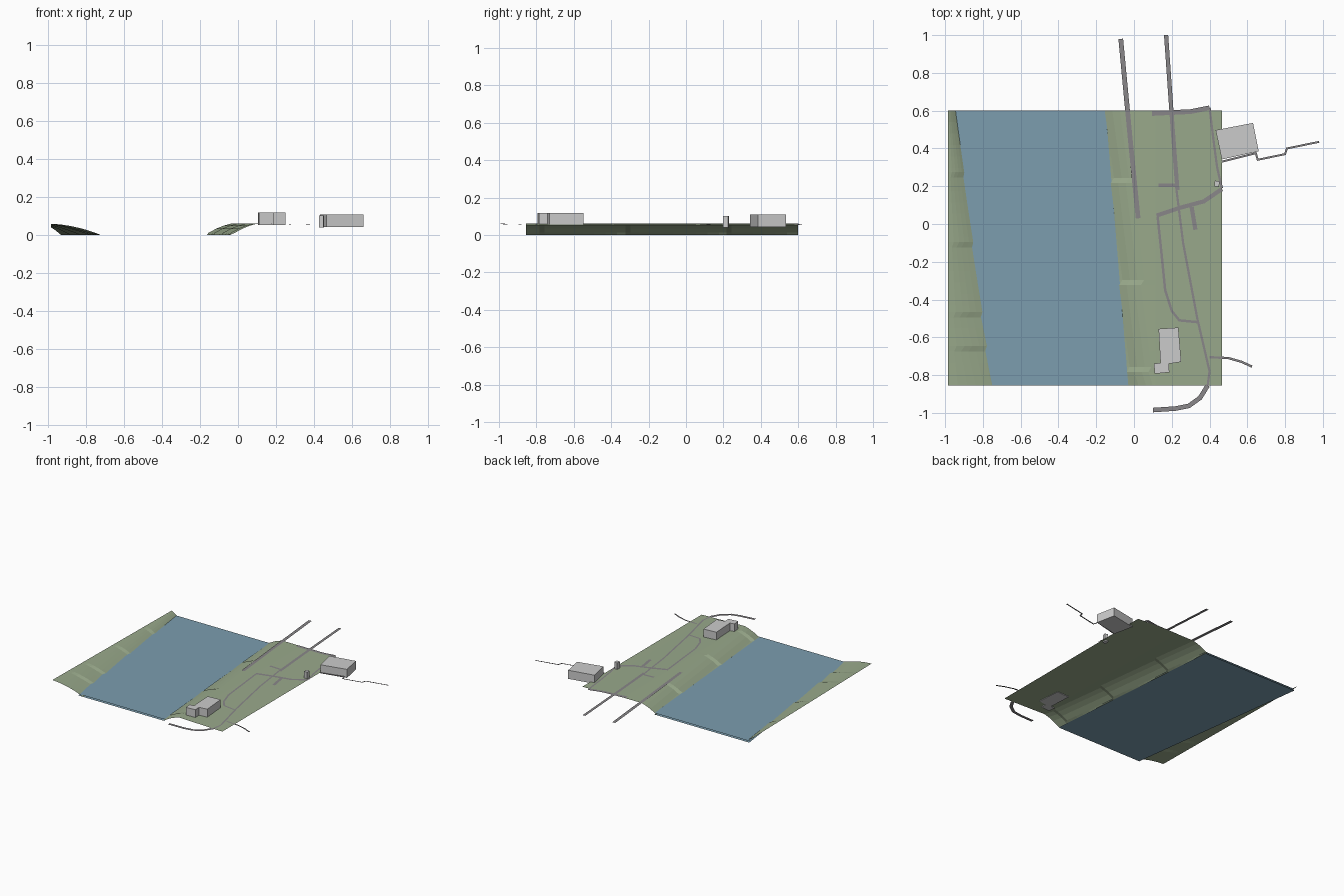
import bpy, bmesh
from mathutils import Vector

if "Cube" in bpy.data.objects:
    bpy.data.objects.remove(bpy.data.objects["Cube"])

Y0, Y1 = -0.855, 0.6


def material(name, rgb):
    m = bpy.data.materials.new(name)
    m.diffuse_color = (*rgb, 1)
    m.use_nodes = True
    m.node_tree.nodes["Principled BSDF"].inputs["Base Color"].default_value = m.diffuse_color
    return m


GRASS = material("grass", (0.32, 0.40, 0.26))
WATER = material("water", (0.20, 0.34, 0.43))
PAVING = material("paving", (0.25, 0.24, 0.25))


def add_mesh(name, verts, faces, mat=None):
    me = bpy.data.meshes.new(name)
    me.from_pydata(verts, [], faces)
    ob = bpy.data.objects.new(name, me)
    bpy.context.collection.objects.link(ob)
    if mat:
        me.materials.append(mat)
    return ob


def along(y, back, front):
    """Value running from the back edge of the land to the front edge."""
    return back + (front - back) * (Y1 - y) / (Y1 - Y0)


def ground(x):
    """Height of the land east of the river."""
    return 0.06 - 0.01 * min(max((x - 0.1) / 0.36, 0), 1)


def step(y, jumps, size):
    """Sawtooth that gives the banks their notches."""
    edges = [Y1 + 0.01] + jumps + [Y0 - 0.01]
    for a, b in zip(edges, edges[1:]):
        if b < y <= a:
            return size * (0.5 - (a - y) / (a - b))
    return 0


def strip(name, rows):
    n = len(rows[0])
    faces = [(r * n + c, r * n + c + 1, (r + 1) * n + c + 1, (r + 1) * n + c)
             for r in range(len(rows) - 1) for c in range(n - 1)]
    return add_mesh(name, [v for row in rows for v in row], faces, GRASS)


def row_positions(jumps):
    ys = [Y0 + (Y1 - Y0) * i / 24 for i in range(25)]
    ys = [y for y in ys if all(abs(y - j) > 0.035 for j in jumps)]
    return sorted(ys + [j + d for j in jumps for d in (0.014, -0.014)])


# West bank
jumps = [0.26, -0.11, -0.48, -0.66]
rows = []
for y in row_positions(jumps):
    foot = along(y, -0.93, -0.72)
    top = along(y, 0.04, 0.06)
    s = step(y, jumps, 0.03)
    row = []
    for i in range(7):
        t = i / 6
        bulge = s * t * (1 - t) * 4 * along(y, 0.3, 1)
        row.append((-0.985 + (foot + 0.985) * t - bulge, y, top * (1 - t ** 1.5)))
    rows.append(row)
strip("west_bank", rows)

# East bank and meadow
jumps = [0.23, -0.31, -0.77]
profile = [(0, 0), (0.02, 0.012), (0.06, 0.034), (0.1, 0.05), (0.135, 0.06)]
rows = []
for y in row_positions(jumps):
    foot = along(y, -0.165, -0.045)
    s = step(y, jumps, 0.035)
    row = [(foot + d - (s if d else 0) * 0.6, y, z) for d, z in profile]
    row += [(x, y, ground(x)) for x in (0.115, 0.2, 0.3, 0.4, 0.465)]
    rows.append(row)
strip("east_bank", rows)

# River surface and underside
for name, z in (("river_surface", 0.012), ("river_underside", 0.0)):
    quad = [(-0.765, Y0, z), (-0.03, Y0, z), (-0.15, Y1, z), (-0.96, Y1, z)]
    face = (0, 1, 2, 3) if z else (3, 2, 1, 0)
    add_mesh(name, quad, [face], WATER)


def path(name, pts, width):
    """Flat mitred ribbon laid just above the ground."""
    p = [Vector(q) for q in pts]
    verts = []
    for i, q in enumerate(p):
        a = (q - p[i - 1]).normalized() if i else None
        b = (p[i + 1] - q).normalized() if i < len(p) - 1 else None
        a, b = a or b, b or a
        t = (a + b).normalized()
        n = Vector((-t.y, t.x)) * (width / 2 / max(t.dot(a), 0.5))
        z = ground(q.x) + 0.002
        verts += [(q.x + n.x, q.y + n.y, z), (q.x - n.x, q.y - n.y, z)]
    faces = [(2 * i, 2 * i + 1, 2 * i + 3, 2 * i + 2) for i in range(len(p) - 1)]
    add_mesh(name, verts, faces, PAVING)


# Roads and footpaths
path("west_road", [(-0.07, 0.98), (-0.02, 0.45), (0.022, 0.03)], 0.025)
path("main_road", [(0.17, 1.0), (0.205, 0.5), (0.23, 0.18)], 0.022)
path("long_footpath", [(0.225, 0.18), (0.26, -0.1), (0.335, -0.5), (0.40, -0.78)], 0.012)
path("north_road", [(0.095, 0.585), (0.3, 0.595), (0.4, 0.615)], 0.025)
path("east_footpath", [(0.4, 0.615), (0.42, 0.45), (0.44, 0.3), (0.465, 0.19)], 0.012)
path("cross_road", [(0.12, 0.045), (0.24, 0.085), (0.37, 0.12), (0.465, 0.185)], 0.022)
path("short_lane", [(0.13, 0.205), (0.235, 0.205)], 0.018)
path("side_lane", [(0.305, 0.09), (0.325, -0.03)], 0.022)
path("curved_footpath", [(0.125, 0.04), (0.145, -0.15), (0.165, -0.35), (0.2, -0.46),
                         (0.24, -0.51), (0.34, -0.52)], 0.013)
path("south_road", [(0.1, -0.985), (0.22, -0.977), (0.29, -0.963), (0.35, -0.92),
                    (0.39, -0.855)], 0.024)
path("south_footpath", [(0.39, -0.855), (0.4, -0.78)], 0.012)
path("southeast_footpath", [(0.4, -0.705), (0.5, -0.71), (0.57, -0.73), (0.625, -0.755)], 0.012)
path("stepped_footpath", [(0.465, 0.33), (0.645, 0.375), (0.655, 0.34), (0.8, 0.37),
                          (0.81, 0.4), (0.98, 0.435)], 0.01)


def building(name, outline, z0, z1):
    bm = bmesh.new()
    base = bm.faces.new([bm.verts.new((x, y, z0)) for x, y in outline])
    top = bmesh.ops.extrude_face_region(bm, geom=[base], use_keep_orig=True)["geom"]
    bmesh.ops.translate(bm, vec=(0, 0, z1 - z0),
                        verts=[g for g in top if isinstance(g, bmesh.types.BMVert)])
    bmesh.ops.recalc_face_normals(bm, faces=bm.faces)
    ob = add_mesh(name, [], [])
    bm.to_mesh(ob.data)
    bm.free()


# Buildings
building("south_building", [(0.13, -0.555), (0.235, -0.548), (0.25, -0.73), (0.185, -0.74),
                            (0.187, -0.785), (0.11, -0.793), (0.105, -0.74), (0.14, -0.735)],
         0.053, 0.118)
building("east_building", [(0.432, 0.497), (0.63, 0.535), (0.66, 0.385), (0.465, 0.342)],
         0.042, 0.108)
building("small_tower", [(0.425, 0.2), (0.45, 0.197), (0.453, 0.225), (0.428, 0.23)],
         0.04, 0.102)
